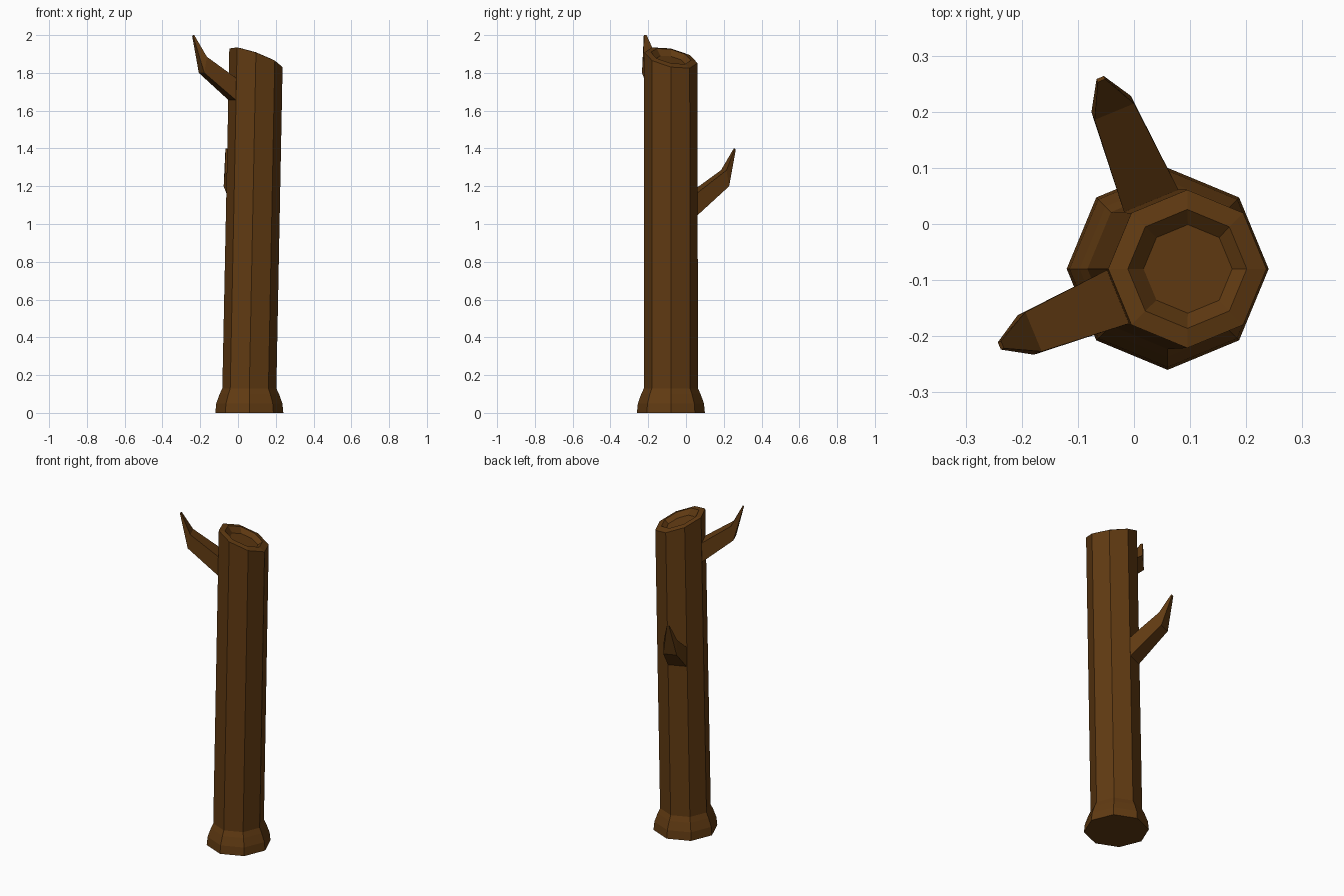
import bpy, bmesh
from math import cos, sin, radians, pi
from mathutils import Vector

cube = bpy.data.objects.get("Cube")
if cube:
    bpy.data.objects.remove(cube)

bark = bpy.data.materials.new("brown_bark")
bark.use_nodes = True
bark.diffuse_color = (0.12, 0.043, 0.006, 1)
bark.node_tree.nodes["Principled BSDF"].inputs["Base Color"].default_value = bark.diffuse_color


def loft(name, rings):
    """Skin a list of equal-length vertex loops and cap both ends."""
    bm = bmesh.new()
    loops = [[bm.verts.new(p) for p in ring] for ring in rings]
    n = len(loops[0])
    for a, b in zip(loops, loops[1:]):
        for i in range(n):
            j = (i + 1) % n
            bm.faces.new((a[i], a[j], b[j], b[i]))
    bm.faces.new(loops[0][::-1])
    bm.faces.new(loops[-1])
    bmesh.ops.recalc_face_normals(bm, faces=bm.faces)
    mesh = bpy.data.meshes.new(name)
    bm.to_mesh(mesh)
    bm.free()
    mesh.materials.append(bark)
    obj = bpy.data.objects.new(name, mesh)
    bpy.context.collection.objects.link(obj)
    return obj


def octagon(cx, radius, z, slanted=False):
    """Eight-sided ring; the cut top slopes down to the left and back."""
    ring = []
    for i in range(8):
        dx, dy = radius * cos(i * pi / 4), radius * sin(i * pi / 4)
        slope = -0.35 * dx - 0.2 * dy if slanted else 0
        ring.append((cx + dx, -0.08 + dy, z + slope))
    return ring


# Trunk: flared foot, leaning shaft, slanted cut with a sunken core
loft("trunk", [
    octagon(0.06, 0.18, 0),
    octagon(0.06, 0.175, 0.05),
    octagon(0.06, 0.157, 0.1),
    octagon(0.06, 0.143, 0.13),
    octagon(0.095, 0.141, 1.88, True),
    octagon(0.095, 0.106, 1.888, True),
    octagon(0.096, 0.079, 1.86, True),
])


def branch(name, x, y, angle, drop):
    """Bent, tapering stub: base, elbow and pointed tip."""
    out = Vector((cos(radians(angle)), sin(radians(angle)), 0))
    side = Vector((-out.y, out.x, 0))
    # Each section: outward reach and height of the underside, then of the top, half width
    sections = [
        (-0.01, 1.64, -0.01, 1.76, 0.053),
        (0.185, 1.80, 0.17, 1.885, 0.038),
        (0.236, 1.995, 0.23, 2.0, 0.007),
    ]
    rings = []
    for low_d, low_z, top_d, top_z, w in sections:
        low = Vector((x, y, low_z - drop)) + out * low_d
        top = Vector((x, y, top_z - drop)) + out * top_d
        rings.append([low - side * w, low + side * w, top + side * w, top - side * w])
    loft(name, rings)


branch("upper_branch", -0.022, -0.127, 202.5, 0)
branch("lower_branch", 0.03, 0.043, 112.5, 0.6)
